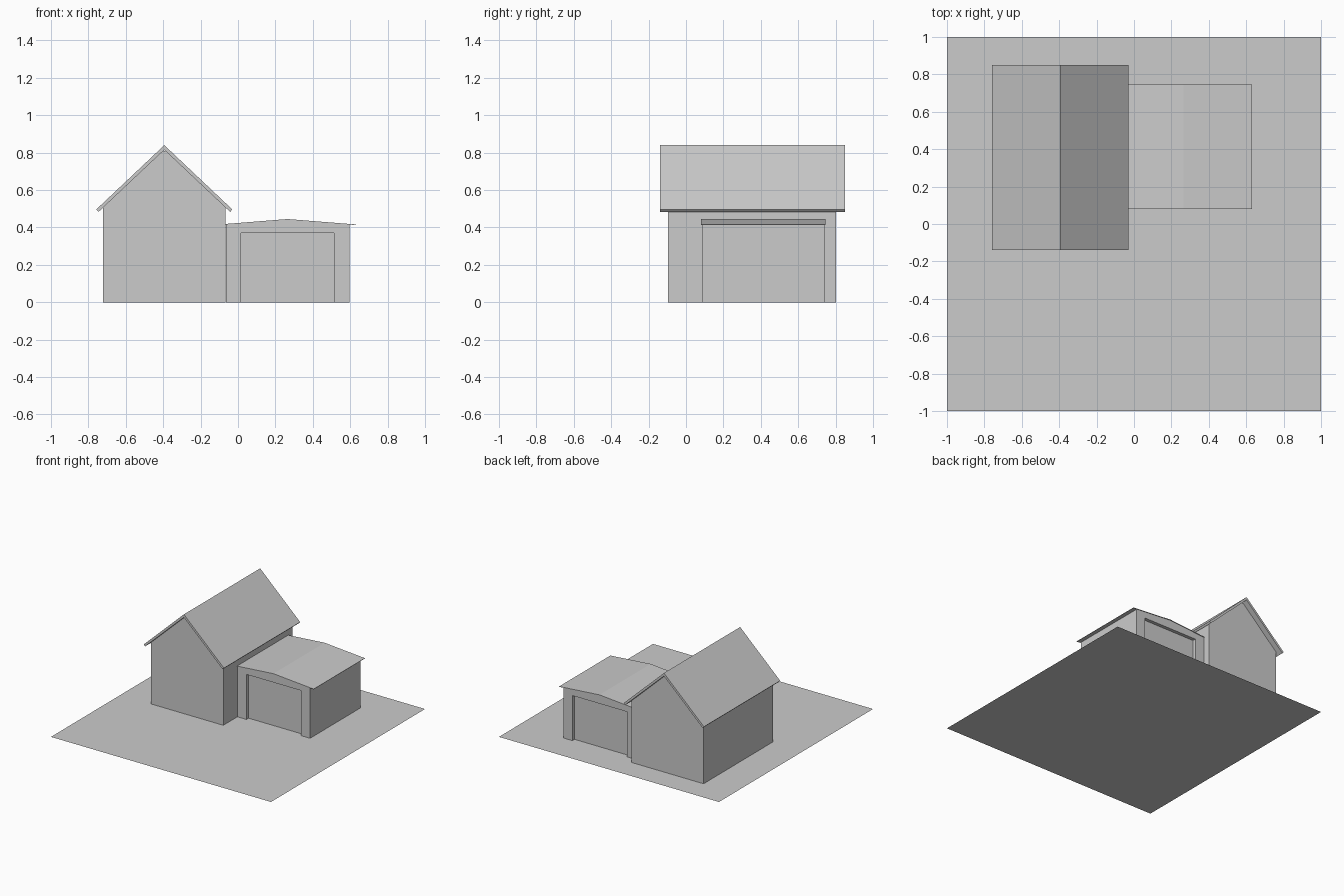
import bpy
import bmesh

if "Cube" in bpy.data.objects:
    bpy.data.objects.remove(bpy.data.objects["Cube"])


def prism(name, profile, y0, y1):
    """Extrude an (x, z) profile along y."""
    bm = bmesh.new()
    face = bm.faces.new([bm.verts.new((x, y0, z)) for x, z in profile])
    ext = bmesh.ops.extrude_face_region(bm, geom=[face])
    verts = [v for v in ext["geom"] if isinstance(v, bmesh.types.BMVert)]
    bmesh.ops.translate(bm, verts=verts, vec=(0, y1 - y0, 0))
    bmesh.ops.recalc_face_normals(bm, faces=bm.faces)
    mesh = bpy.data.meshes.new(name)
    bm.to_mesh(mesh)
    bm.free()
    obj = bpy.data.objects.new(name, mesh)
    bpy.context.collection.objects.link(obj)
    return obj


def mirrored(half, cx):
    """Complete a left half profile by mirroring it about x = cx."""
    pts = [(cx - d, z) for d, z in half]
    return pts + [(cx + d, z) for d, z in reversed(half) if d > 0]


# Ground plate
bpy.ops.mesh.primitive_plane_add(size=2)
bpy.context.object.name = "ground"

# Main house body with a gable
HX = -0.394
prism("house_walls", mirrored([(0.328, 0), (0.328, 0.507), (0.012, 0.808)], HX), -0.097, 0.803)

# Pitched roof slab with overhanging eaves
outer = [(0.364, 0.496), (0, 0.84)]
inner = [(0.352, 0.483), (0, 0.815)]
roof = mirrored(outer, HX) + mirrored(inner, HX)[::-1]
prism("house_roof", roof, -0.14, 0.85)

# Garage body with a shallow gable
GX = 0.265
garage = prism("garage_walls", mirrored([(0.33, 0), (0.33, 0.416), (0, 0.442)], GX), 0.086, 0.741)

# Recessed door openings at front and back
for y0, y1 in ((0.0, 0.114), (0.713, 0.85)):
    cutter = prism("door_cutter", mirrored([(0.248, -0.1), (0.248, 0.37)], GX), y0, y1)
    cutter.hide_render = True
    mod = garage.modifiers.new("door_recess", "BOOLEAN")
    mod.operation = "DIFFERENCE"
    mod.solver = "EXACT"
    mod.object = cutter
    bpy.context.view_layer.objects.active = garage
    bpy.ops.object.modifier_apply(modifier=mod.name)
    bpy.data.objects.remove(cutter)

# Thin garage roof sheet
sheet = [(0.366, 0.416), (0, 0.445)]
under = [(0.366, 0.413), (0, 0.442)]
prism("garage_roof", mirrored(sheet, GX) + mirrored(under, GX)[::-1], 0.081, 0.746)
